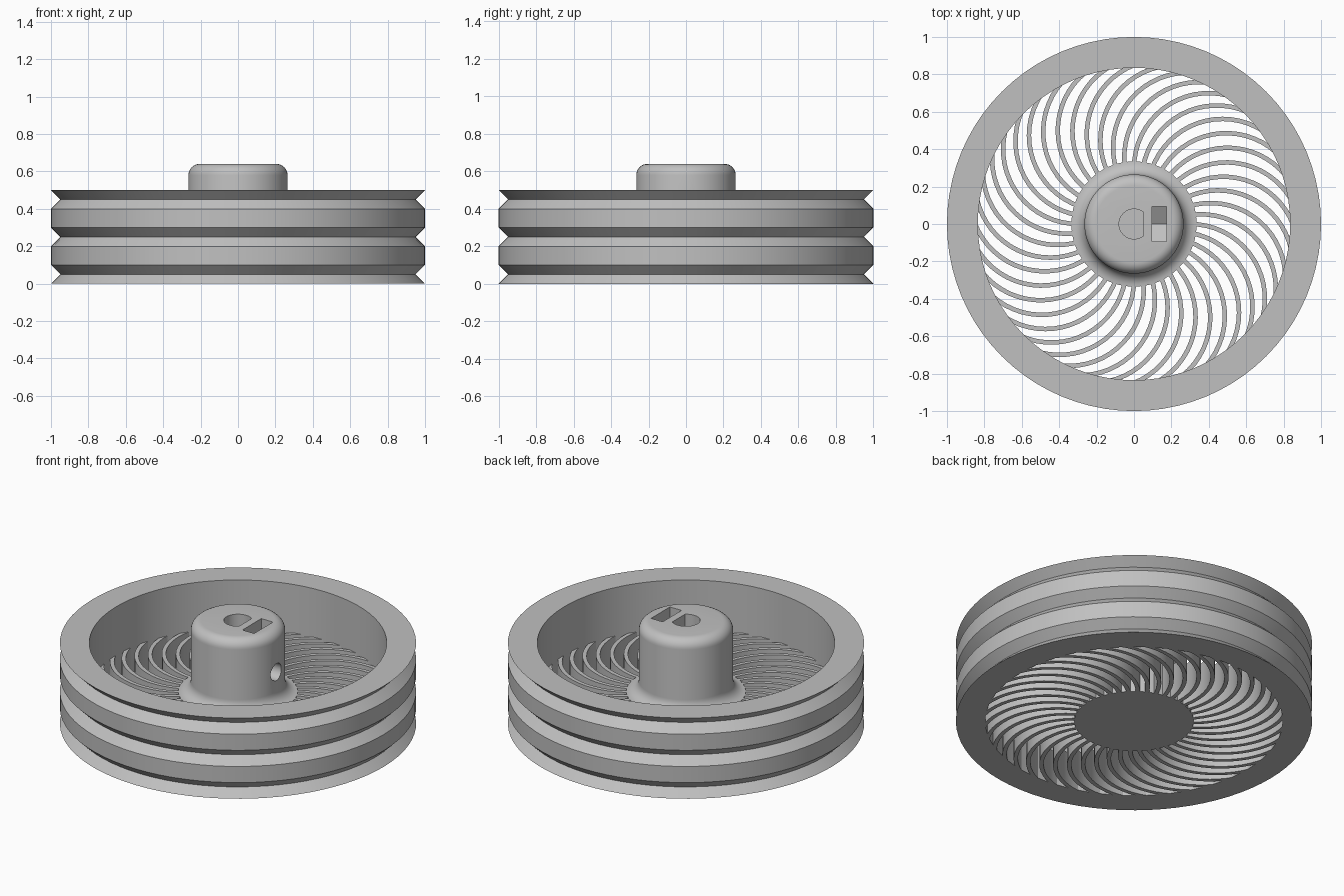
import bpy, bmesh
from math import sin, cos, pi, radians, acos
from mathutils import Matrix, Vector

if "Cube" in bpy.data.objects:
    bpy.data.objects.remove(bpy.data.objects["Cube"])

grey = bpy.data.materials.new("plain_grey")
grey.use_nodes = True
GREY = (0.53, 0.53, 0.53, 1)
grey.diffuse_color = GREY
grey.node_tree.nodes["Principled BSDF"].inputs["Base Color"].default_value = GREY

SIDES = 80


def finish(name, bm):
    bmesh.ops.recalc_face_normals(bm, faces=bm.faces)
    mesh = bpy.data.meshes.new(name)
    bm.to_mesh(mesh)
    bm.free()
    mesh.materials.append(grey)
    ob = bpy.data.objects.new(name, mesh)
    bpy.context.collection.objects.link(ob)
    return ob


def select(ob):
    bpy.ops.object.select_all(action="DESELECT")
    ob.select_set(True)
    bpy.context.view_layer.objects.active = ob


def smooth(ob):
    select(ob)
    bpy.ops.object.shade_smooth_by_angle(angle=radians(28))


def lathe(name, profile, closed):
    """Revolve (radius, height) points; an open profile gets flat caps."""
    bm = bmesh.new()
    rings = [[bm.verts.new((r * cos(2 * pi * i / SIDES), r * sin(2 * pi * i / SIDES), z))
              for i in range(SIDES)] for r, z in profile]
    pairs = list(zip(rings, rings[1:]))
    if closed:
        pairs.append((rings[-1], rings[0]))
    else:
        bm.faces.new(rings[0])
        bm.faces.new(rings[-1])
    for a, b in pairs:
        for i in range(SIDES):
            j = (i + 1) % SIDES
            bm.faces.new((a[i], a[j], b[j], b[i]))
    return finish(name, bm)


def prism(name, points, direction):
    """Extrude a planar outline along a vector."""
    bm = bmesh.new()
    face = bm.faces.new([bm.verts.new(p) for p in points])
    new = bmesh.ops.extrude_face_region(bm, geom=[face])["geom"]
    bmesh.ops.translate(bm, vec=Vector(direction),
                        verts=[v for v in new if isinstance(v, bmesh.types.BMVert)])
    return finish(name, bm)


# Rim with three V grooves round the outside
HEIGHT, INNER, GROOVE = 0.5, 0.835, 0.05
profile = [(INNER, 0)]
for z in (0.05, 0.25, 0.45):
    profile += [(1, z - GROOVE), (1 - GROOVE, z), (1, z + GROOVE)]
profile.append((INNER, HEIGHT))
smooth(lathe("grooved_rim", profile, True))

# Hub with a flared foot and a rounded top edge
BODY, FLANGE, FOOT, TOP = 0.265, 0.335, 0.2, 0.64
flare, ease, steps = FLANGE - BODY, 0.06, 8
profile = [(FLANGE, 0)]
for i in range(steps + 1):
    a = pi / 2 * i / steps
    profile.append((FLANGE - flare * sin(a), FOOT + flare * (1 - cos(a))))
for i in range(steps + 1):
    a = pi / 2 * i / steps
    profile.append((BODY - ease * (1 - cos(a)), TOP - ease * (1 - sin(a))))
hub = lathe("hub", profile, False)

# Cutters: D-shaped shaft bore, captive nut slot, side screw hole
BORE, FLAT = 0.08, 0.05
start = acos(FLAT / BORE)
bore = [(BORE * cos(start + (2 * pi - 2 * start) * i / 32),
         BORE * sin(start + (2 * pi - 2 * start) * i / 32), 0.1) for i in range(33)]
SCREW_Z, NUT = 0.39, 0.0925
slot = [(0.095, y, z) for y, z in (
    (-NUT, 0.7), (-NUT, SCREW_Z - NUT * 0.577), (0, SCREW_Z - NUT * 1.155),
    (NUT, SCREW_Z - NUT * 0.577), (NUT, 0.7))]
screw = [(0, 0.052 * cos(2 * pi * i / 32), SCREW_Z + 0.052 * sin(2 * pi * i / 32))
         for i in range(32)]
cutters = [prism("shaft_bore_cutter", bore, (0, 0, 0.7)),
           prism("nut_slot_cutter", slot, (0.08, 0, 0)),
           prism("screw_hole_cutter", screw, (0.4, 0, 0))]
for cutter in cutters:
    cutter.hide_render = True
    select(hub)
    mod = hub.modifiers.new("cut", "BOOLEAN")
    mod.operation = "DIFFERENCE"
    mod.solver = "EXACT"
    mod.object = cutter
    bpy.ops.object.modifier_apply(modifier=mod.name)
    bpy.data.objects.remove(cutter)
smooth(hub)

# Swirling spokes: one curved blade, repeated round the hub
SPOKES, START, BEND, THICK = 40, 0.3, 0.4, 0.024
arc = [radians(105) * i / 16 for i in range(17)]


def edge(radius):
    return [(START + radius * sin(t), radius * cos(t) - BEND, 0) for t in arc]


blade = edge(BEND + THICK / 2) + edge(BEND - THICK / 2)[::-1]
spokes = prism("spokes", blade, (0, 0, FOOT))
bm = bmesh.new()
bm.from_mesh(spokes.data)
base = bm.verts[:] + bm.edges[:] + bm.faces[:]
for i in range(1, SPOKES):
    copy = bmesh.ops.duplicate(bm, geom=base)["geom"]
    bmesh.ops.rotate(bm, matrix=Matrix.Rotation(2 * pi * i / SPOKES, 3, "Z"),
                     verts=[v for v in copy if isinstance(v, bmesh.types.BMVert)])
bm.to_mesh(spokes.data)
bm.free()
smooth(spokes)
